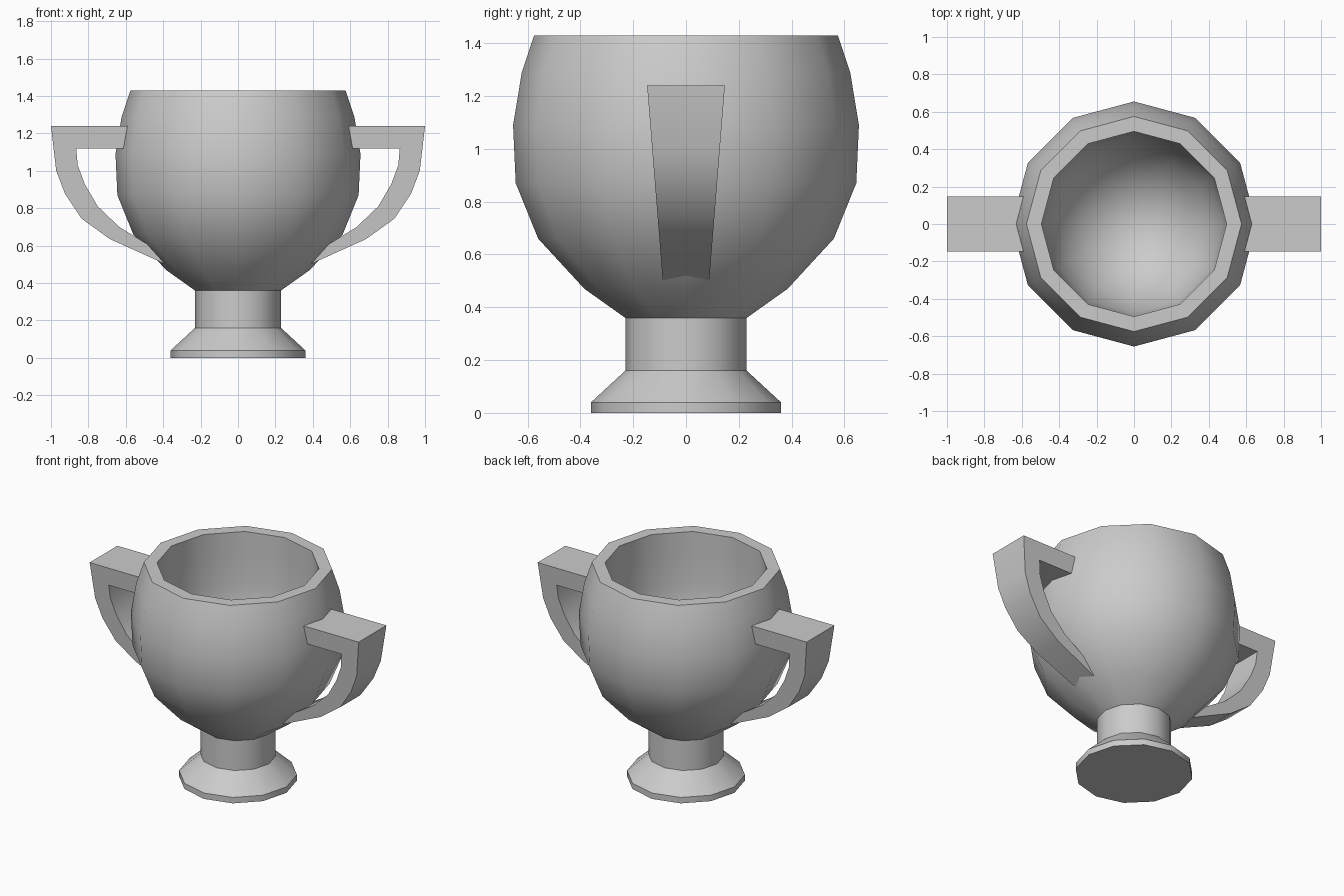
import bpy, bmesh, math

cube = bpy.data.objects.get("Cube")
if cube:
    bpy.data.objects.remove(cube, do_unlink=True)

SIDES = 12

metal = bpy.data.materials.new("plain_grey")
metal.use_nodes = True
metal.diffuse_color = (0.6, 0.6, 0.6, 1)
metal.node_tree.nodes["Principled BSDF"].inputs["Base Color"].default_value = (0.6, 0.6, 0.6, 1)


def finish(bm, name):
    """Turn a bmesh into a shaded object with outward normals."""
    bmesh.ops.remove_doubles(bm, verts=bm.verts, dist=0.0005)
    bmesh.ops.recalc_face_normals(bm, faces=bm.faces)
    mesh = bpy.data.meshes.new(name)
    bm.to_mesh(mesh)
    bm.free()
    mesh.materials.append(metal)
    obj = bpy.data.objects.new(name, mesh)
    bpy.context.collection.objects.link(obj)
    bpy.ops.object.select_all(action='DESELECT')
    obj.select_set(True)
    bpy.context.view_layer.objects.active = obj
    bpy.ops.object.shade_smooth_by_angle(angle=math.radians(40))
    return obj


def lathe(name, profile):
    """Spin a (radius, height) profile around z."""
    bm = bmesh.new()
    verts = [bm.verts.new((r, 0, z)) for r, z in profile]
    edges = [bm.edges.new(pair) for pair in zip(verts, verts[1:])]
    bmesh.ops.spin(bm, geom=verts + edges, cent=(0, 0, 0), axis=(0, 0, 1),
                   angle=math.tau, steps=SIDES, use_merge=True)
    return finish(bm, name)


def handle(name, side):
    """Closed ribbon between two curves, narrower towards the bottom."""
    outer = [(0.57, 1.24), (1.0, 1.24), (0.972, 1.0), (0.925, 0.877),
             (0.835, 0.743), (0.685, 0.635), (0.375, 0.495)]
    inner = [(0.57, 1.12), (0.865, 1.12), (0.857, 1.03), (0.82, 0.93),
             (0.75, 0.81), (0.635, 0.70), (0.44, 0.58)]
    bm = bmesh.new()
    rings = []
    for (xo, zo), (xi, zi) in zip(outer, inner):
        ring = []
        for x, z, s in ((xo, zo, -1), (xo, zo, 1), (xi, zi, 1), (xi, zi, -1)):
            half = 0.088 + (z - 0.5) * 0.08
            ring.append(bm.verts.new((side * x, s * half, z)))
        rings.append(ring)
    for a, b in zip(rings, rings[1:]):
        for i in range(4):
            j = (i + 1) % 4
            bm.faces.new((a[i], a[j], b[j], b[i]))
    bm.faces.new(rings[0])
    bm.faces.new(rings[-1])
    return finish(bm, name)


# Foot, stem and hollow bowl
lathe("cup_body", [
    (0, 0), (0.36, 0), (0.36, 0.04), (0.23, 0.16), (0.23, 0.36),
    (0.385, 0.47), (0.56, 0.66), (0.645, 0.87), (0.655, 1.09),
    (0.622, 1.29), (0.575, 1.43), (0.495, 1.43),
    (0.495, 1.28), (0.495, 1.08), (0.475, 0.89), (0.40, 0.70),
    (0.28, 0.56), (0.14, 0.48), (0, 0.46)])

# Pair of handles
handle("left_handle", 1)
handle("right_handle", -1)
